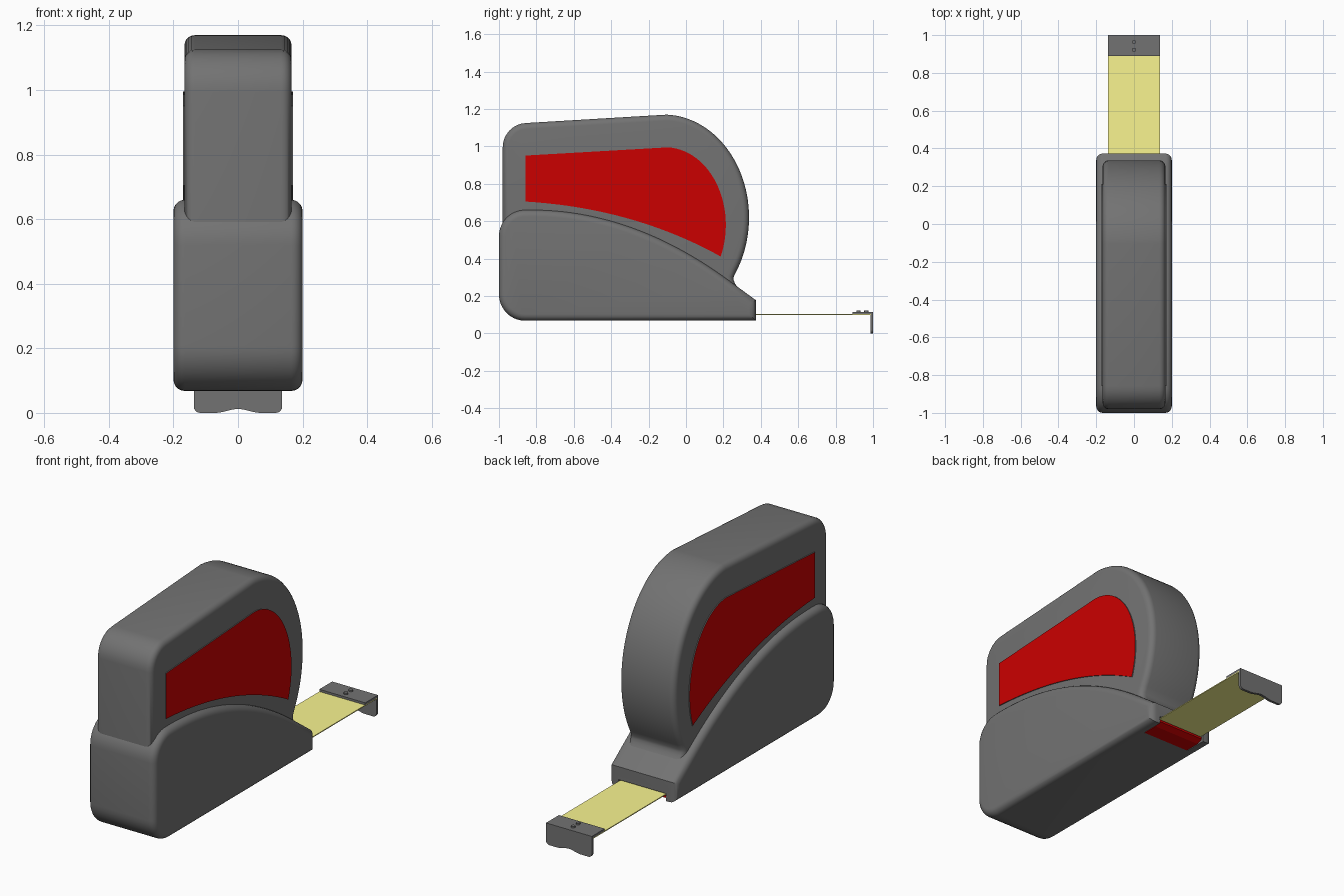
import bpy, bmesh, math
from mathutils import Vector

if "Cube" in bpy.data.objects:
    bpy.data.objects.remove(bpy.data.objects["Cube"])


def material(name, rgb):
    m = bpy.data.materials.new(name)
    m.diffuse_color = (*rgb, 1)
    m.use_nodes = True
    m.node_tree.nodes["Principled BSDF"].inputs["Base Color"].default_value = m.diffuse_color
    return m


GREY = material("dark_grey", (0.17, 0.17, 0.17))
RED = material("red", (0.60, 0.0, 0.0))
YELLOW = material("yellow", (0.95, 0.91, 0.28))


def arc(c, a, b, start, end, n):
    return [(c[0] + a * math.cos(math.radians(start + (end - start) * i / n)),
             c[1] + b * math.sin(math.radians(start + (end - start) * i / n)))
            for i in range(n + 1)]


def bezier(p, q, r, n):
    p, q, r = Vector(p), Vector(q), Vector(r)
    return [tuple(p * (1 - t)**2 + q * 2 * t * (1 - t) + r * t * t)
            for t in (i / n for i in range(n + 1))]


def finish(ob, mat=GREY, smooth=True):
    ob.data.materials.append(mat)
    if smooth:
        bpy.ops.object.select_all(action='DESELECT')
        ob.select_set(True)
        bpy.context.view_layer.objects.active = ob
        bpy.ops.object.shade_smooth_by_angle(angle=math.radians(35))
    return ob


def prism(name, profile, lo, hi, axis='x', bevel=0):
    """Extrude a 2D profile: (y, z) along x, or (x, z) along y; round the cap rims."""
    bm = bmesh.new()

    def place(p, d):
        return (d, p[0], p[1]) if axis == 'x' else (p[0], d, p[1])
    rings = [[bm.verts.new(place(p, d)) for p in profile] for d in (lo, hi)]
    caps = [bm.faces.new(r) for r in rings]
    n = len(profile)
    for i in range(n):
        j = (i + 1) % n
        bm.faces.new((rings[0][i], rings[1][i], rings[1][j], rings[0][j]))
    bmesh.ops.recalc_face_normals(bm, faces=bm.faces)
    if bevel:
        rim = [e for f in caps for e in f.edges]
        bmesh.ops.bevel(bm, geom=rim, offset=bevel, offset_type='OFFSET', segments=5,
                        profile=0.5, affect='EDGES', clamp_overlap=False)
    me = bpy.data.meshes.new(name)
    bm.to_mesh(me)
    bm.free()
    ob = bpy.data.objects.new(name, me)
    bpy.context.collection.objects.link(ob)
    return ob


def box(name, x, y, z):
    return prism(name, [(y[0], z[0]), (y[1], z[0]), (y[1], z[1]), (y[0], z[1])], *x)


# Upper case: rounded back corner, big front arc, small fillet onto the nose
upper = (arc((-0.85, 0.995), 0.13, 0.13, 180, 93, 8)
         + arc((-0.12, 0.62), 0.457, 0.55, 88, -32, 40)
         + bezier((0.254, 0.30), (0.25, 0.275), (0.285, 0.235), 4)
         + [(0.2, 0.2), (-0.6, 0.4), (-0.98, 0.45)])
finish(prism("upper_case", upper, -0.166, 0.166, bevel=0.032))

# Lower grip: curved top running down to the blunt nose
lower = (arc((-0.86, 0.208), 0.14, 0.14, 270, 180, 10)
         + arc((-0.86, 0.52), 0.14, 0.14, 180, 95, 10)
         + bezier((-0.84, 0.66), (-0.28, 0.665), (0.25, 0.268), 24)
         + [(0.373, 0.178), (0.373, 0.068)])
grip = prism("lower_grip", lower, -0.2, 0.2, bevel=0.035)

# Mouth under the nose for the blade and lock button
cutter = box("mouth_cutter", (-0.142, 0.142), (0.25, 0.45), (0.0, 0.108))
cutter.hide_render = True
mod = grip.modifiers.new("mouth", 'BOOLEAN')
mod.operation = 'DIFFERENCE'
mod.solver = 'EXACT'
mod.object = cutter
bpy.context.view_layer.objects.active = grip
bpy.ops.object.modifier_apply(modifier=mod.name)
bpy.data.objects.remove(cutter)
finish(grip)

# Lock button
button = [(0.25, 0.068), (0.335, 0.068), (0.368, 0.082), (0.368, 0.093), (0.25, 0.093)]
finish(prism("lock_button", button, -0.138, 0.138), RED, False)

# Side panels: grey rim, red outer face
panel = ([(-0.857, 0.951)] + arc((-0.11, 0.58), 0.323, 0.415, 88, -24, 28)
         + bezier((0.188, 0.41), (-0.28, 0.67), (-0.857, 0.705), 20))
for side, (lo, hi) in {"left": (-0.171, -0.15), "right": (0.15, 0.171)}.items():
    ob = finish(prism(side + "_panel", panel, lo, hi))
    ob.data.materials.append(RED)
    for face in ob.data.polygons:
        face.material_index = int(abs(face.normal.x) > 0.9)

# Blade
finish(box("tape_blade", (-0.137, 0.137), (0.2, 0.99), (0.098, 0.103)), YELLOW, False)

# End hook: top plate, lip with scooped lower edge, two rivets
finish(box("hook_plate", (-0.137, 0.137), (0.89, 1.0), (0.103, 0.115)), GREY, False)
scoop = [(-0.07 + 0.14 * i / 12, 0.006 - 0.006 * math.cos(2 * math.pi * i / 12))
         for i in range(13)]
lip = (arc((-0.117, 0.02), 0.02, 0.02, 180, 270, 5) + scoop
       + arc((0.117, 0.02), 0.02, 0.02, 270, 360, 5) + [(0.137, 0.114), (-0.137, 0.114)])
finish(prism("hook_lip", lip, 0.986, 1.0, axis='y'))
for i, y in enumerate((0.922, 0.964)):
    bpy.ops.mesh.primitive_cylinder_add(vertices=20, radius=0.011, depth=0.022,
                                        location=(0, y, 0.112))
    bpy.context.object.name = f"rivet_{i + 1}"
    finish(bpy.context.object)
